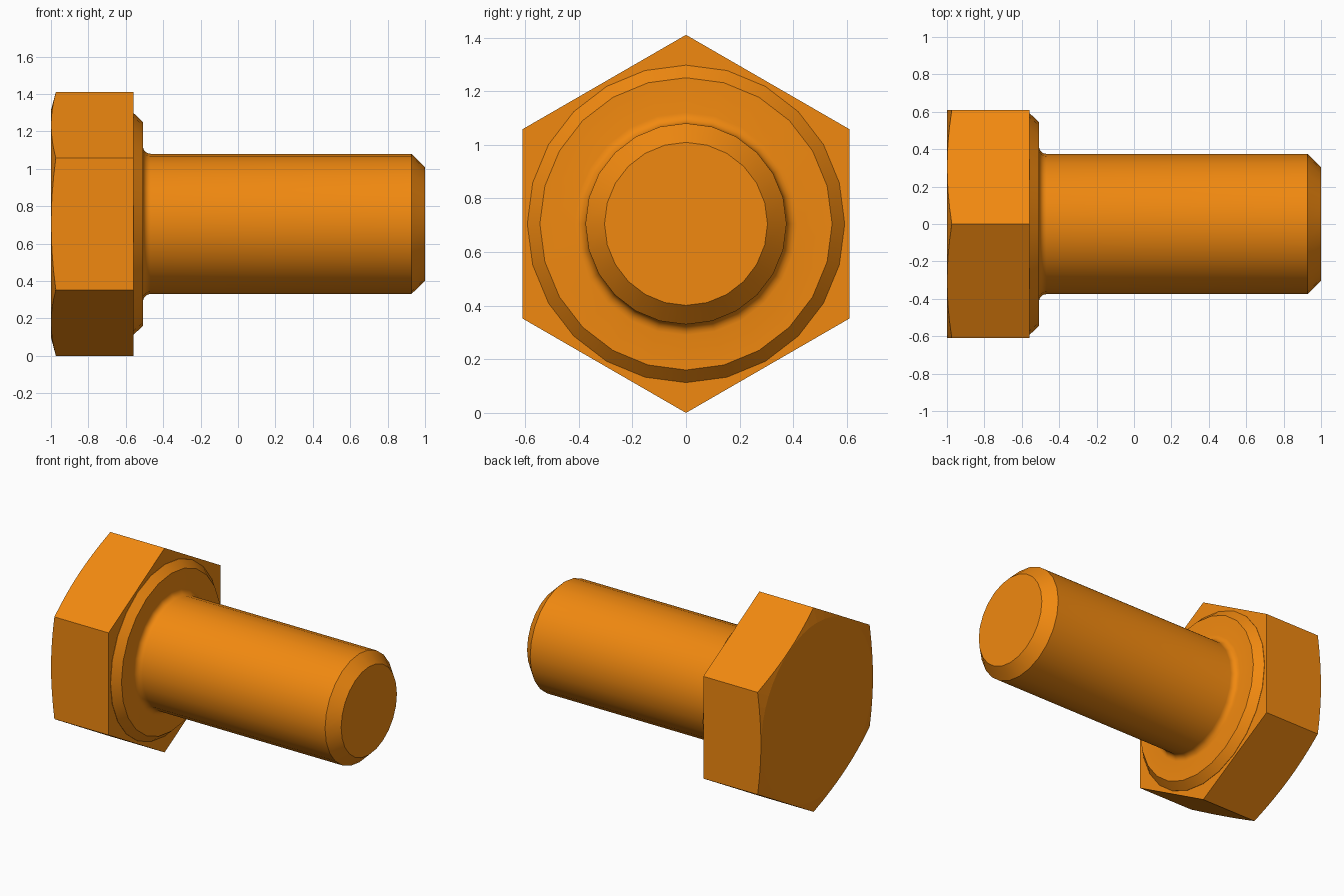
import bpy, bmesh
from math import sin, cos, pi, radians

if "Cube" in bpy.data.objects:
    bpy.data.objects.remove(bpy.data.objects["Cube"])

AXIS_Z = 0.705          # height of the bolt axis, also the hexagon's corner radius
FLAT_R = AXIS_Z * cos(pi / 6)

orange = bpy.data.materials.new("orange")
orange.diffuse_color = (0.88, 0.25, 0.005, 1)
orange.use_nodes = True
orange.node_tree.nodes["Principled BSDF"].inputs["Base Color"].default_value = orange.diffuse_color


def point(x, r, a):
    """Point at radius r around the bolt axis, angle measured from the top."""
    return (x, r * sin(a), AXIS_Z + r * cos(a))


def finish(bm, name, smooth):
    bmesh.ops.recalc_face_normals(bm, faces=bm.faces[:])
    mesh = bpy.data.meshes.new(name)
    bm.to_mesh(mesh)
    bm.free()
    mesh.materials.append(orange)
    obj = bpy.data.objects.new(name, mesh)
    bpy.context.collection.objects.link(obj)
    if smooth:
        bpy.ops.object.select_all(action='DESELECT')
        obj.select_set(True)
        bpy.context.view_layer.objects.active = obj
        bpy.ops.object.shade_smooth_by_angle(angle=radians(30))
    return obj


def lathe(name, profile, segments=24):
    bm = bmesh.new()
    rings = [[bm.verts.new(point(x, r, 2 * pi * i / segments)) for i in range(segments)]
             for x, r in profile]
    for a, b in zip(rings, rings[1:]):
        for i in range(segments):
            j = (i + 1) % segments
            bm.faces.new((a[i], a[j], b[j], b[i]))
    bm.faces.new(rings[0])
    bm.faces.new(rings[-1])
    return finish(bm, name, True)


# Hexagonal head: flat sides, outer face cut by a shallow cone
def hex_head(steps=8):
    bm = bmesh.new()
    n = 6 * steps
    rim, cap = [], []
    cap_r = FLAT_R - 0.003
    for i in range(n):
        a = 2 * pi * i / n
        r = FLAT_R / cos(a % (pi / 3) - pi / 6)
        x = -1 + 0.026 * (r - cap_r) / (AXIS_Z - cap_r)
        rim.append(bm.verts.new(point(x, r, a)))
        cap.append(bm.verts.new(point(-1, cap_r, a)))
    base = [bm.verts.new(point(-0.56, AXIS_Z, k * pi / 3)) for k in range(6)]
    bm.faces.new(base)
    bm.faces.new(cap)
    for i in range(n):
        j = (i + 1) % n
        bm.faces.new((cap[i], cap[j], rim[j], rim[i]))
    for k in range(6):
        edge = [rim[(k * steps + s) % n] for s in range(steps + 1)]
        bm.faces.new(edge + [base[(k + 1) % 6], base[k]])
    return finish(bm, "hex_head", False)


hex_head()

# Washer face, root fillet and shank with a chamfered tip
SHANK_R, FILLET = 0.375, 0.04
fillet = [(-0.508 + FILLET * (1 - cos(t)), SHANK_R + FILLET * (1 - sin(t)))
          for t in (i * pi / 10 for i in range(6))]
lathe("shank", [(-0.565, 0.592), (-0.558, 0.592), (-0.508, 0.545)] + fillet
      + [(0.927, SHANK_R), (1.0, 0.304)])
